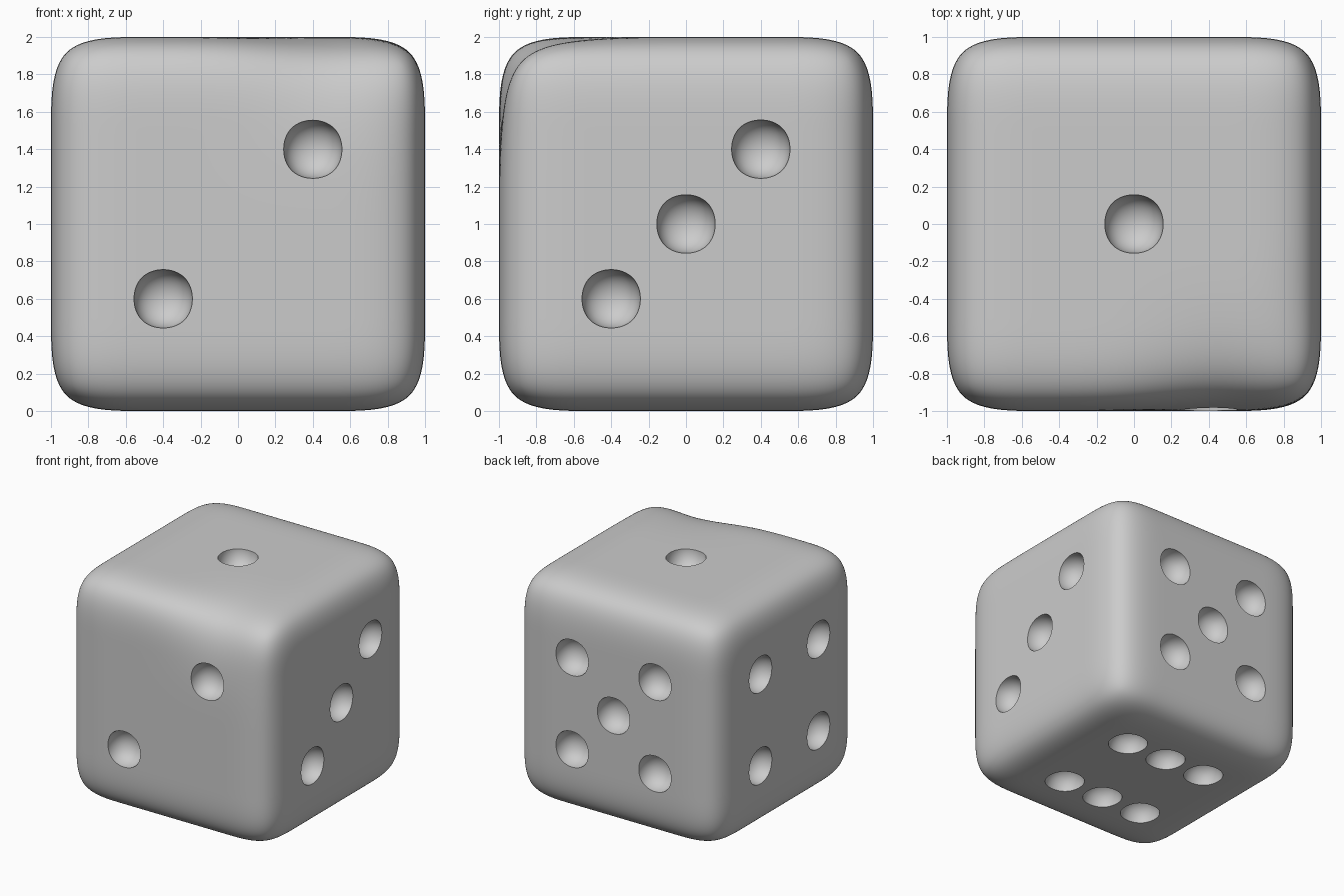
import bpy, bmesh, math
from mathutils import Vector

if "Cube" in bpy.data.objects:
    bpy.data.objects.remove(bpy.data.objects["Cube"])

def obj_from_bm(bm, name):
    me = bpy.data.meshes.new(name)
    bm.to_mesh(me)
    bm.free()
    ob = bpy.data.objects.new(name, me)
    bpy.context.collection.objects.link(ob)
    return ob

def subsurf(ob, levels):
    m = ob.modifiers.new("subsurf", 'SUBSURF')
    m.levels = m.render_levels = levels

def apply_all(ob):
    bpy.ops.object.select_all(action='DESELECT')
    ob.select_set(True)
    bpy.context.view_layer.objects.active = ob
    for m in list(ob.modifiers):
        bpy.ops.object.modifier_apply(modifier=m.name)

# Die body: gridded cube, softened by subdivision
bm = bmesh.new()
bmesh.ops.create_cube(bm, size=2)
bmesh.ops.subdivide_edges(bm, edges=bm.edges[:], cuts=3, use_grid_fill=True)
# Small dent in the front top edge
dent = min(bm.verts, key=lambda v: (v.co - Vector((0.5, -1, 1))).length)
dent.co += Vector((0, 0.11, -0.11))
bmesh.ops.translate(bm, verts=bm.verts[:], vec=(0, 0, 1))
die = obj_from_bm(bm, "die_body")
subsurf(die, 4)
apply_all(die)

# Pip cutters: soft little cubes sunk halfway into each face
P, S = 0.4, 1.003
corners = [(-P, -P), (P, -P), (-P, P), (P, P)]
diag = [(-P, -P), (P, P)]
spots = [(0, 0, S)]                                                # top: 1
spots += [(a, -S, b) for a, b in diag]                             # front: 2
spots += [(S, a, b) for a, b in diag + [(0, 0)]]                   # right: 3
spots += [(-S, a, b) for a, b in corners]                          # left: 4
spots += [(a, S, b) for a, b in corners + [(0, 0)]]                # back: 5
spots += [(a, b, -S) for a, b in corners + [(0, -P), (0, P)]]      # bottom: 6

bm = bmesh.new()
for p in spots:
    verts = bmesh.ops.create_cube(bm, size=0.372)["verts"]
    bmesh.ops.translate(bm, verts=verts, vec=Vector(p) + Vector((0, 0, 1)))
cutter = obj_from_bm(bm, "pip_cutter")
cutter.hide_render = True
subsurf(cutter, 4)
apply_all(cutter)

# Carve the pips
b = die.modifiers.new("pips", 'BOOLEAN')
b.operation = 'DIFFERENCE'
b.solver = 'EXACT'
b.object = cutter
apply_all(die)
bpy.data.objects.remove(cutter, do_unlink=True)
bpy.ops.object.shade_smooth_by_angle(angle=math.radians(35))
